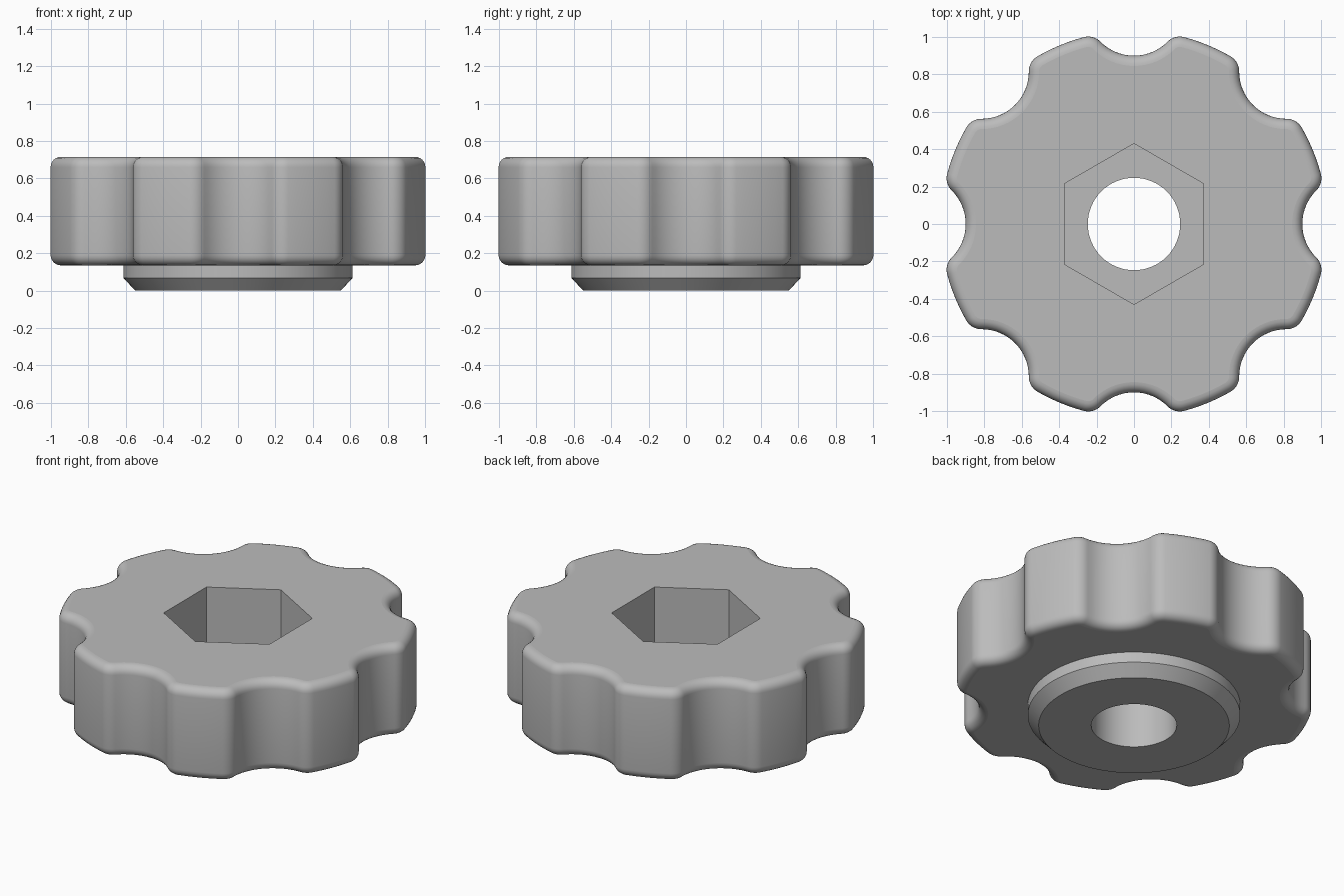
import bpy, bmesh
from math import sin, cos, pi, atan2, hypot, radians

if "Cube" in bpy.data.objects:
    bpy.data.objects.remove(bpy.data.objects["Cube"], do_unlink=True)

grey = bpy.data.materials.new("plain grey")
grey.use_nodes = True
COLOUR = (0.5, 0.5, 0.5, 1)
grey.diffuse_color = COLOUR
grey.node_tree.nodes["Principled BSDF"].inputs["Base Color"].default_value = COLOUR

BOTTOM, TOP, LOBES = 0.135, 0.715, 8


def arc(cx, cy, r, start, end, steps):
    return [(cx + r * cos(start + (end - start) * i / steps),
             cy + r * sin(start + (end - start) * i / steps)) for i in range(steps + 1)]


def lobe_outline():
    """One scooped grip, its two rounded shoulders and a lobe, repeated around."""
    notch_y, notch_r = 1.153, 0.253
    sx, sy = 0.245, 0.91
    shoulder_r = hypot(sx, notch_y - sy) - notch_r
    a = atan2(sx, notch_y - sy)
    lean = atan2(sx, sy)
    scoop = arc(0, notch_y, notch_r, -pi / 2 - a, -pi / 2 + a, 16)
    right = arc(sx, sy, shoulder_r, pi / 2 + a, pi / 2 - lean, 8)
    left = [(-x, y) for x, y in reversed(right)]
    crest = arc(0, 0, hypot(sx, sy) + shoulder_r, pi / 2 - lean,
                pi / 2 - 2 * pi / LOBES + lean, 6)
    unit = left + scoop[1:] + right[1:] + crest[1:-1]
    points = []
    for k in range(LOBES):
        t = -2 * pi * k / LOBES
        points += [(x * cos(t) - y * sin(t), x * sin(t) + y * cos(t)) for x, y in unit]
    return points[::-1]


def make_object(name, bm):
    bmesh.ops.recalc_face_normals(bm, faces=bm.faces)
    mesh = bpy.data.meshes.new(name)
    bm.to_mesh(mesh)
    bm.free()
    mesh.materials.append(grey)
    obj = bpy.data.objects.new(name, mesh)
    bpy.context.collection.objects.link(obj)
    return obj


def stack(name, rings):
    """Closed solid through matching rings, each a (points, z) pair."""
    bm = bmesh.new()
    loops = [[bm.verts.new((x, y, z)) for x, y in pts] for pts, z in rings]
    n = len(loops[0])
    for low, high in zip(loops, loops[1:]):
        for i in range(n):
            j = (i + 1) % n
            bm.faces.new((low[i], low[j], high[j], high[i]))
    bm.faces.new(loops[0][::-1])
    bm.faces.new(loops[-1])
    return make_object(name, bm)


def circle(r, sides, turn=0):
    return [(r * cos(turn + 2 * pi * i / sides), r * sin(turn + 2 * pi * i / sides))
            for i in range(sides)]


def combine(target, tool, operation):
    mod = target.modifiers.new(operation.lower(), 'BOOLEAN')
    mod.object, mod.operation, mod.solver = tool, operation, 'EXACT'
    bpy.context.view_layer.objects.active = target
    bpy.ops.object.modifier_apply(modifier=mod.name)
    bpy.data.objects.remove(tool, do_unlink=True)


# Scalloped grip with rounded rims
outline = lobe_outline()
knob = stack("knob", [(outline, BOTTOM), (outline, TOP)])
bm = bmesh.new()
bm.from_mesh(knob.data)
rims = [e for e in bm.edges if abs(e.verts[0].co.z - e.verts[1].co.z) < 0.001]
bmesh.ops.bevel(bm, geom=rims, offset=0.055, segments=6, profile=0.5,
                affect='EDGES', clamp_overlap=False)
bm.to_mesh(knob.data)
bm.free()

# Chamfered hub underneath
hub = stack("hub", [(circle(0.55, 96), 0), (circle(0.613, 96), 0.068),
                    (circle(0.613, 96), BOTTOM + 0.05)])
combine(knob, hub, 'UNION')

# Hexagonal nut pocket in the top, and the bore through the middle
pocket = stack("pocket_cutter", [(circle(0.43, 6, pi / 2), 0.3), (circle(0.43, 6, pi / 2), 1)])
combine(knob, pocket, 'DIFFERENCE')
bore = stack("bore_cutter", [(circle(0.247, 64), -0.2), (circle(0.247, 64), 1)])
combine(knob, bore, 'DIFFERENCE')

# Smooth sides, flat top and bottom
bpy.ops.object.select_all(action='DESELECT')
knob.select_set(True)
bpy.context.view_layer.objects.active = knob
bpy.ops.object.shade_smooth_by_angle(angle=radians(30))
for face in knob.data.polygons:
    face.material_index = 0
    if abs(face.normal.z) > 0.999:
        face.use_smooth = False
